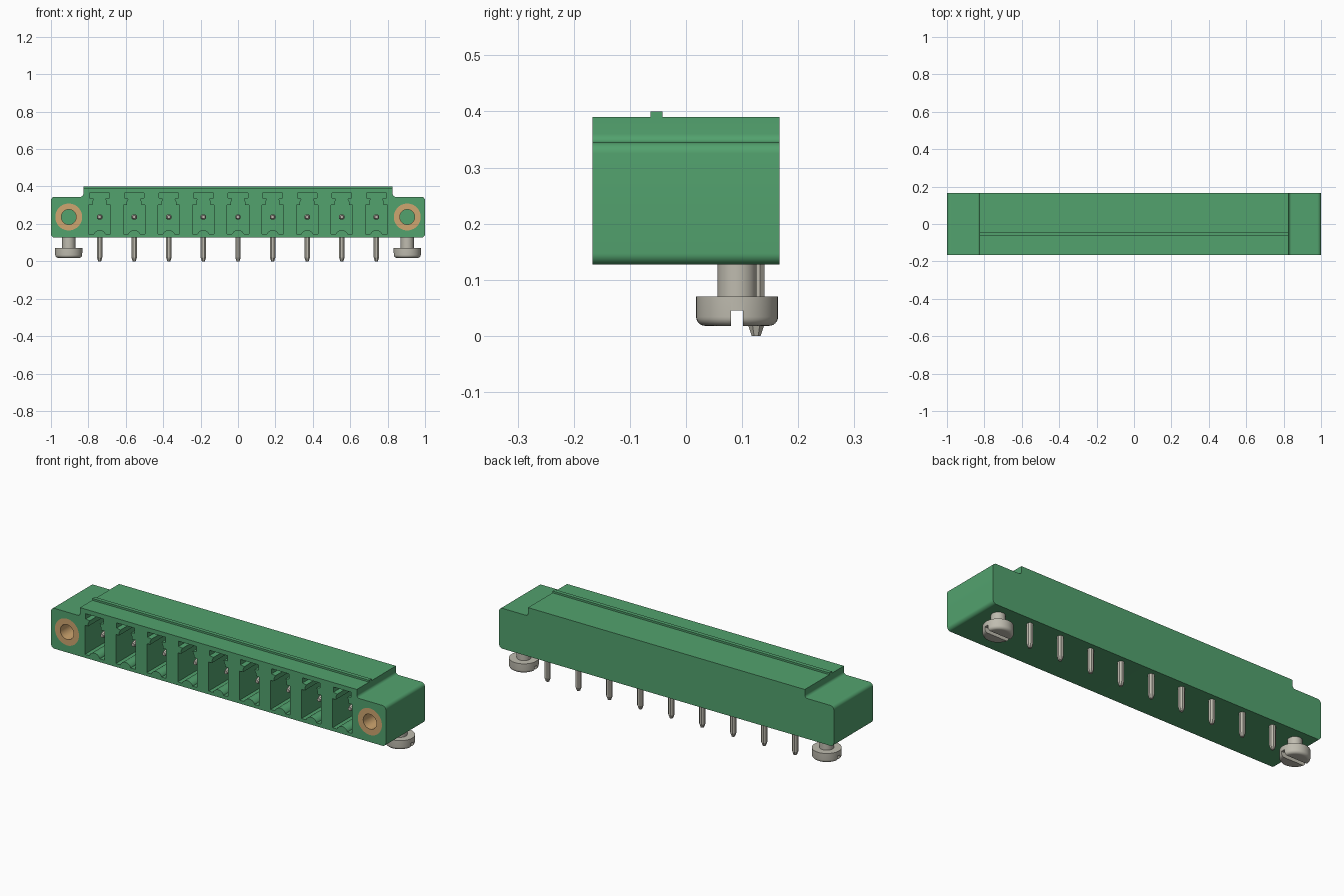
import bpy
from math import sin, cos, radians, pi

if "Cube" in bpy.data.objects:
    bpy.data.objects.remove(bpy.data.objects["Cube"], do_unlink=True)


def material(name, color):
    m = bpy.data.materials.new(name)
    m.use_nodes = True
    m.diffuse_color = (*color, 1)
    m.node_tree.nodes["Principled BSDF"].inputs["Base Color"].default_value = (*color, 1)
    return m


GREEN = material("green plastic", (0.085, 0.36, 0.155))
METAL = material("tinned metal", (0.52, 0.50, 0.43))
BRASS = material("brass", (0.62, 0.38, 0.16))


def arc(cx, cy, r, start, end, steps=8):
    angles = [radians(start + (end - start) * i / steps) for i in range(steps + 1)]
    return [(cx + r * cos(a), cy + r * sin(a)) for a in angles]


def mirrored(half):
    return half + [(-x, y) for x, y in reversed(half)]


def loft(name, section, stations, axis, mat, loc=(0, 0, 0), ring=False):
    """Sweep a 2D section along an axis; stations are (distance, scale)."""
    n, m = len(section), len(stations)
    verts = []
    for t, s in stations:
        for a, b in section:
            verts.append((a * s, b * s, t) if axis == "z" else (a * s, t, b * s))
    faces = []
    for k in range(m if ring else m - 1):
        j = (k + 1) % m
        for i in range(n):
            p = (i + 1) % n
            faces.append((k * n + i, k * n + p, j * n + p, j * n + i))
    if not ring:
        faces += [tuple(reversed(range(n))), tuple(range((m - 1) * n, m * n))]
    mesh = bpy.data.meshes.new(name)
    mesh.from_pydata(verts, [], faces)
    mesh.materials.append(mat)
    ob = bpy.data.objects.new(name, mesh)
    ob.location = loc
    bpy.context.collection.objects.link(ob)
    activate(ob)
    bpy.ops.object.mode_set(mode="EDIT")
    bpy.ops.mesh.select_all(action="SELECT")
    bpy.ops.mesh.normals_make_consistent(inside=False)
    bpy.ops.object.mode_set(mode="OBJECT")
    return ob


def activate(ob):
    bpy.ops.object.select_all(action="DESELECT")
    ob.select_set(True)
    bpy.context.view_layer.objects.active = ob


def smooth(ob):
    activate(ob)
    bpy.ops.object.shade_smooth_by_angle(angle=radians(30))


def cut(ob, cutters):
    activate(cutters[0])
    for c in cutters:
        c.select_set(True)
    if len(cutters) > 1:
        bpy.ops.object.join()
    cutter = cutters[0]
    cutter.hide_render = True
    activate(ob)
    mod = ob.modifiers.new("cut", "BOOLEAN")
    mod.operation, mod.solver, mod.object = "DIFFERENCE", "EXACT", cutter
    bpy.ops.object.modifier_apply(modifier=mod.name)
    bpy.data.objects.remove(cutter, do_unlink=True)


def rect(w, h):
    return mirrored([(w / 2, -h / 2), (w / 2, h / 2)])


FRONT, BACK = -0.167, 0.167
CIRCLE = arc(0, 0, 1, 0, 360 - 360 / 40, 39)
POLES = [(i - 4) * 0.185 for i in range(9)]
EAR_X, MID_Z = 0.905, 0.237

# Housing: stepped profile with rounded ears
half = (arc(0.98, 0.147, 0.02, -90, 0) + arc(0.98, 0.325, 0.02, 0, 90)
        + arc(0.842, 0.36, 0.015, 270, 180) + [(0.827, 0.39)])
housing = loft("housing", mirrored(half), [(FRONT, 1), (BACK, 1)], "y", GREEN)

# Plug cavities with keyed top and arched floor, plus insert bores
key = (list(reversed(arc(0, 0.133, 0.034, 25, 80, 5)))
       + [(0.031, 0.145), (0.058, 0.145), (0.058, 0.302), (0.038, 0.302),
          (0.038, 0.317), (0.03, 0.334), (0.053, 0.338), (0.053, 0.366)])
cutters = [loft("cavity_cutter", mirrored(key), [(FRONT - 0.05, 1), (0.085, 1)],
                "y", GREEN, (x, 0, 0)) for x in POLES]
cutters += [loft("bore_cutter", CIRCLE, [(FRONT - 0.05, 0.072), (0.05, 0.072)],
                 "y", GREEN, (x, 0, MID_Z)) for x in (-EAR_X, EAR_X)]
cut(housing, cutters)
smooth(housing)

# Rib along the top
loft("top_rib", rect(1.654, 0.021), [(0.385, 1), (0.4, 1)], "z", GREEN, (0, -0.0525, 0))

# Angled contact pins: chamfered square section with tapered tips
c, w = 0.008, 0.0145
pin = mirrored([(w - c, -w), (w, c - w), (w, w - c), (w - c, w)])
for i, x in enumerate(POLES, 1):
    loft(f"solder_pin_{i}", pin, [(0, 0.55), (0.02, 1), (MID_Z, 1)], "z", METAL, (x, 0.125, 0))
    loft(f"contact_pin_{i}", pin, [(-0.105, 0.55), (-0.085, 1), (0.13, 1)],
         "y", METAL, (x, 0, MID_Z))

# Threaded inserts and slotted mounting screws in both ears
for side, x in (("right", -EAR_X), ("left", EAR_X)):
    insert = loft(f"{side}_insert", CIRCLE,
                  [(FRONT, 0.072), (0.05, 0.072), (0.05, 0.04), (FRONT, 0.04)],
                  "y", BRASS, (x, 0, MID_Z), ring=True)
    smooth(insert)
    rounding = [(z, r) for r, z in arc(0.057, 0.034, 0.016, 0, -90, 6)]
    screw = loft(f"{side}_screw", CIRCLE,
                 [(0.15, 0.035), (0.07, 0.035), (0.07, 0.073)] + rounding,
                 "z", METAL, (x, 0.091, 0))
    slot = loft("slot_cutter", rect(0.3, 0.022), [(0, 1), (0.045, 1)],
                "z", METAL, (x, 0.091, 0))
    cut(screw, [slot])
    smooth(screw)
